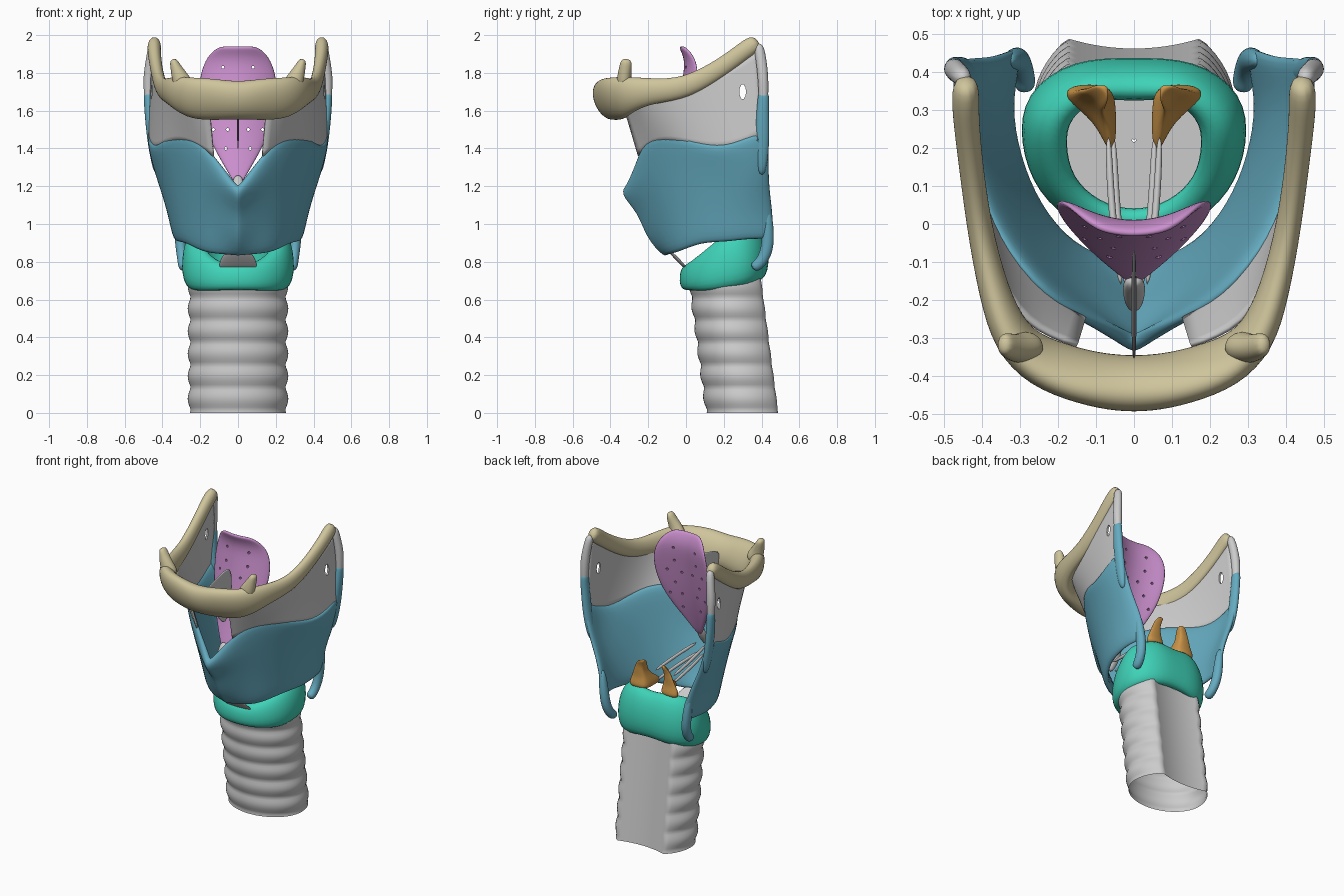
import bpy, bmesh, math
from mathutils import Vector

if "Cube" in bpy.data.objects:
    bpy.data.objects.remove(bpy.data.objects["Cube"])

COLOURS = {"bone": (.62, .55, .33), "thyroid": (.13, .41, .53), "cricoid": (.05, .65, .48),
           "epiglottis": (.6, .28, .62), "arytenoid": (.6, .3, .065)}
MATS = {}
for key, rgb in COLOURS.items():
    MATS[key] = bpy.data.materials.new(key)
    MATS[key].diffuse_color = (*rgb, 1)


def loft(name, rows, mat=None, wrap=False, loop=False, cap=False, thick=0, mirror=False, sub=2, cutter=None,
         sheet=False):
    """Skin a grid of point rows; wrap closes each row, loop joins last row to first."""
    bm = bmesh.new()
    vs = [[bm.verts.new(p) for p in r] for r in rows]
    n, m = len(rows), len(rows[0])
    for i in range(n if loop else n - 1):
        for j in range(m if wrap else m - 1):
            a, b = vs[i], vs[(i + 1) % n]
            bm.faces.new((a[j], a[(j + 1) % m], b[(j + 1) % m], b[j]))
    if cap:
        bm.faces.new(vs[0])
        bm.faces.new(vs[-1])
    bmesh.ops.recalc_face_normals(bm, faces=bm.faces)
    for f in bm.faces:
        f.smooth = True
    me = bpy.data.meshes.new(name)
    bm.to_mesh(me)
    bm.free()
    ob = bpy.data.objects.new(name, me)
    bpy.context.collection.objects.link(ob)
    if mat:
        me.materials.append(MATS[mat])
    if mirror:
        ob.modifiers.new("Mirror", "MIRROR").merge_threshold = .001
    for kind in (("SUBSURF", "SOLIDIFY") if sheet else ("SOLIDIFY", "SUBSURF")):
        if kind == "SOLIDIFY" and thick:
            s = ob.modifiers.new("Solid", kind)
            s.thickness, s.offset = thick, 0
        if kind == "SUBSURF" and sub:
            s = ob.modifiers.new("Subsurf", kind)
            s.levels = s.render_levels = sub
            s.boundary_smooth = "PRESERVE_CORNERS" if sheet else "ALL"
    if cutter:
        b = ob.modifiers.new("Holes", "BOOLEAN")
        b.operation, b.object, b.solver = "DIFFERENCE", cutter, "EXACT"
    return ob


def tube(name, path, mat=None, up=(0, 0, 1), mirror=False, n=10):
    """Path entries: x, y, z, side radius, up radius."""
    pts = [Vector(p[:3]) for p in path]
    rows = []
    for i, p in enumerate(path):
        t = (pts[min(i + 1, len(pts) - 1)] - pts[max(i - 1, 0)]).normalized()
        side = t.cross(Vector(up)).normalized()
        u = side.cross(t)
        rows.append([pts[i] + side * p[3] * math.cos(k * math.tau / n) + u * p[4] * math.sin(k * math.tau / n)
                     for k in range(n)])
    return loft(name, rows, mat, wrap=True, cap=True, mirror=mirror)


def hole_cutter(name, centres, radius, axis, depth, stretch=1):
    """One hidden object of small cylinders along x or y."""
    bm = bmesh.new()
    for c in centres:
        ends = []
        for d in (-depth, depth):
            ring = []
            for k in range(10):
                s, z = radius * math.cos(k * math.tau / 10), stretch * radius * math.sin(k * math.tau / 10)
                ring.append(bm.verts.new(Vector(c) + Vector((d, s, z) if axis == "x" else (s, d, z))))
            ends.append(ring)
            bm.faces.new(ring)
        for k in range(10):
            j = (k + 1) % 10
            bm.faces.new((ends[0][k], ends[0][j], ends[1][j], ends[1][k]))
    bmesh.ops.recalc_face_normals(bm, faces=bm.faces)
    me = bpy.data.meshes.new(name)
    bm.to_mesh(me)
    bm.free()
    ob = bpy.data.objects.new(name, me)
    bpy.context.collection.objects.link(ob)
    ob.hide_render = True
    ob.display_type = "WIRE"
    return ob


# Hyoid bone: U-shaped sweep with small upright horns
half = [(.04, -.42, 1.655, .07, .115), (.13, -.405, 1.66, .063, .125), (.25, -.365, 1.665, .06, .125),
        (.325, -.3, 1.69, .055, .1), (.37, -.18, 1.705, .042, .07), (.41, 0, 1.715, .034, .06),
        (.435, .2, 1.835, .034, .05), (.445, .31, 1.92, .038, .05), (.442, .385, 1.97, .038, .05)]
body = [(-p[0], *p[1:]) for p in reversed(half)] + half
tube("hyoid_bone", body, "bone", up=(0, -.45, 1))
tube("hyoid_lesser_horn", [(.27, -.32, 1.7, .06, .05), (.305, -.33, 1.77, .05, .04), (.33, -.32, 1.83, .03, .035),
                           (.345, -.315, 1.875, .02, .03)], "bone", up=(0, 1, 0), mirror=True)
tube("hyoid_front_knob", [(.3, -.32, 1.72, .06, .06), (.335, -.335, 1.75, .04, .04)], "bone", mirror=True)

# Thyroid cartilage: columns front to back, each from bottom to top
columns = [
    [(0, -.10, .83), (0, -.20, .94), (0, -.24, 1.07), (0, -.34, 1.16), (0, -.295, 1.2)],
    [(.09, -.09, .835), (.1, -.14, .98), (.11, -.19, 1.12), (.115, -.24, 1.23), (.11, -.26, 1.34)],
    [(.19, -.04, .845), (.2, -.07, 1.0), (.22, -.11, 1.18), (.235, -.15, 1.34), (.23, -.2, 1.49)],
    [(.275, .08, .90), (.29, .06, 1.02), (.315, .03, 1.18), (.34, 0, 1.33), (.37, -.03, 1.47)],
    [(.32, .22, .90), (.34, .2, 1.03), (.375, .19, 1.18), (.41, .18, 1.31), (.445, .17, 1.40)],
    [(.33, .34, .92), (.355, .34, 1.05), (.40, .34, 1.18), (.44, .34, 1.31), (.475, .32, 1.46)],
    [(.30, .465, .91), (.315, .465, 1.05), (.36, .445, 1.18), (.42, .44, 1.31), (.465, .44, 1.52)]]
keel = [tuple(a + (b - a) * .15 for a, b in zip(p, q)) for p, q in zip(*columns[:2])]
loft("thyroid_cartilage", columns[:1] + [keel] + columns[1:], "thyroid", thick=.04, mirror=True)
tube("thyroid_upper_horn", [(.42, .4, 1.25, .025, .025), (.455, .405, 1.42, .025, .04), (.47, .405, 1.58, .026, .036),
                            (.474, .41, 1.66, .026, .032), (.474, .41, 1.7, .026, .03)],
     "thyroid", up=(0, 1, 0), mirror=True)
tube("thyroid_lower_horn", [(.33, .43, 1.1, .022, .022), (.31, .435, .95, .03, .035), (.3, .43, .86, .03, .035),
                            (.29, .395, .79, .03, .033), (.285, .35, .765, .03, .03)],
     "thyroid", up=(0, 1, 0), mirror=True)
tube("horn_ligament", [(.474, .41, 1.62, .022, .024), (.474, .41, 1.7, .026, .028), (.474, .408, 1.78, .03, .03),
                       (.463, .398, 1.87, .026, .03), (.447, .382, 1.96, .028, .028)], up=(0, 1, 0), mirror=True)

# Side membrane between hyoid and thyroid, with an opening
low = [(.13, -.25, 1.36), (.25, -.17, 1.44), (.36, -.04, 1.44), (.43, .15, 1.38), (.465, .3, 1.40), (.47, .41, 1.46)]
high = [(.15, -.32, 1.6), (.29, -.27, 1.66), (.37, -.12, 1.70), (.415, .05, 1.75), (.44, .22, 1.83), (.45, .39, 1.95)]
mid = [tuple((a + b) / 2 for a, b in zip(p, q)) for p, q in zip(low, high)]
opening = hole_cutter("membrane_cutter", [(.46, .3, 1.7), (-.46, .3, 1.7)], .018, "x", .15, 2.2)
loft("side_membrane", [low, mid, high], thick=.012, mirror=True, cutter=opening, sheet=True)

# Cricoid cartilage: signet ring, low in front and tall behind
stations = [(0, -.005, .035, .65, .785), (.12, .02, .04, .645, .80), (.215, .1, .045, .64, .87),
            (.245, .21, .055, .65, .97), (.235, .32, .06, .67, 1.0), (.13, .395, .05, .695, 1.03),
            (0, .385, .05, .71, 1.0)]
ring = stations + [(-s[0], *s[1:]) for s in reversed(stations[1:-1])]
rows = []
for x, y, t, zb, zt in ring:
    d = Vector((x, y - .2, 0)).normalized() * t
    c = Vector((x, y, 0))
    lean = Vector((-.1 * x, -.035 if y > .3 else .01, 0))
    zm = (zb + zt) / 2
    up = lambda z: Vector((0, 0, z))
    rows.append([c + d * .9 + up(zb), c + d * 1.2 + up(zm), c + d * .9 + lean + up(zt),
                 c - d * .9 + lean + up(zt), c - d * 1.1 + up(zm), c - d * .8 + up(zb)])
loft("cricoid_cartilage", rows, "cricoid", wrap=True, loop=True)

# Arytenoid cartilages: little pyramids with a hooked tip
base = [(.19, .33), (.175, .37), (.06, .37), (.045, .32), (.045, .19), (.07, .185), (.1, .27)]
rows = []
for z, s, tx, ty in [(.99, 1, .09, .33), (1.03, 1, .09, .33), (1.07, .75, .095, .335), (1.12, .5, .1, .345),
                     (1.16, .42, .092, .345), (1.2, .28, .075, .365)]:
    rows.append([(tx + (x - .09) * s, ty + (y - .33) * s * (1 if s > .8 else .7), z) for x, y in base])
loft("arytenoid_cartilage", rows, "arytenoid", wrap=True, cap=True, mirror=True)

# Vocal and vestibular ligaments
for name, z, x in (("vocal_ligament", 1.02, .055), ("vestibular_ligament", 1.08, .068)):
    tube(name, [(x, .24, z, .01, .012), (x - .008, .03, z + .025, .01, .012), (x - .035, -.17, z + .05, .01, .012)],
         mirror=True)

# Epiglottis: curved leaf with small perforations
rows = []
for z, w, y in [(1.2, .01, -.15), (1.3, .07, -.115), (1.42, .14, -.08), (1.56, .195, -.05), (1.74, .215, -.02),
                (1.85, .185, .0), (1.91, .145, -.015), (1.94, .095, -.03)]:
    rows.append([(w * k, y + .065 * (w * k / .19) ** 2, z) for k in (-1, -.55, 0, .55, 1)])
spots = [(s * x, -.04, z) for s in (-1, 1)
         for x, z in ((.065, 1.4), (.055, 1.5), (.13, 1.5), (.09, 1.58), (.04, 1.66), (.13, 1.67), (.08, 1.74),
                      (.08, 1.83))]
loft("epiglottis", rows, "epiglottis", thick=.022,
     cutter=hole_cutter("epiglottis_cutter", spots, .008, "y", .15))
tube("epiglottis_stalk", [(0, -.145, 1.26, .025, .02), (0, -.17, 1.19, .035, .025), (0, -.23, 1.1, .02, .015)], up=(0, 1, 0))
loft("midline_ligament", [[(0, -.37, 1.6), (0, -.37, 1.7)], [(0, -.22, 1.46), (0, -.2, 1.74)],
                          [(0, -.11, 1.28), (0, -.02, 1.8)]], thick=.014)

# Front ligament between thyroid and cricoid
loft("front_ligament", [[(x * .6, -.095 + x * x, .86) for x in (-.12, -.06, 0, .06, .12)],
                        [(x, 0 + x * x, .76) for x in (-.12, -.06, 0, .06, .12)]], thick=.014)

# Windpipe: stacked rings, flat hollowed back, open below, closed inside the cricoid
rows = []
N, PITCH = 60, .119
for i in range(49):
    z = .72 * i / 48
    cy = .315 - .13 * z
    row = []
    for k in range(N):
        a = k * math.tau / N
        bump = (.5 + .5 * math.cos((z - .075) / PITCH * math.tau)) ** .6
        r = .945 + .06 * bump
        x, y = .265 * math.cos(a) * r, .213 * math.sin(a) * r
        if y > 0:
            y = min(.24 * math.sin(a), .147 + .035 * (x / .2) ** 2)
        row.append((x, cy + y, z))
    rows.append(row)
loft("windpipe", rows, wrap=True, sub=0)
loft("windpipe_top", [[(p[0] * s, .22 + (p[1] - .22) * s, .72) for p in rows[-1]] for s in (.97, .02)], wrap=True, sub=0)

for m in bpy.data.materials:
    if m.users and not m.is_grease_pencil:
        m.use_nodes = True
        m.node_tree.nodes["Principled BSDF"].inputs["Base Color"].default_value = m.diffuse_color
